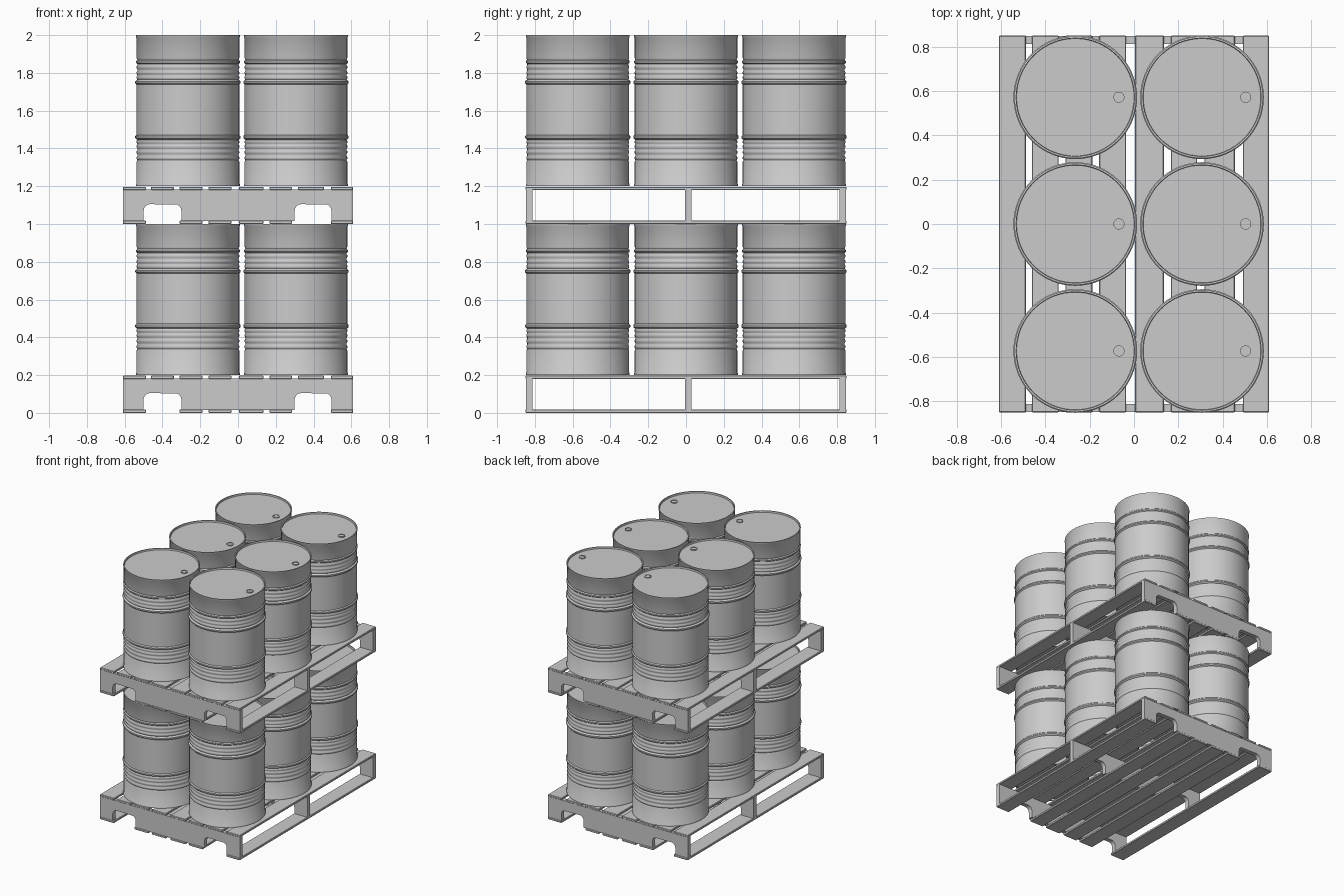
import bpy, bmesh, math
from mathutils import Vector, Matrix

cube = bpy.data.objects.get("Cube")
if cube:
    bpy.data.objects.remove(cube, do_unlink=True)

grey = bpy.data.materials.new("plain_grey")
grey.use_nodes = True
colour = (0.6, 0.6, 0.6, 1)
grey.diffuse_color = colour
grey.node_tree.nodes["Principled BSDF"].inputs["Base Color"].default_value = colour


def finish(name, bm, smooth=False):
    """Turn a bmesh into a named object."""
    bmesh.ops.recalc_face_normals(bm, faces=bm.faces)
    mesh = bpy.data.meshes.new(name)
    bm.to_mesh(mesh)
    bm.free()
    mesh.materials.append(grey)
    return place(name, mesh, (0, 0, 0), smooth)


def place(name, mesh, location, smooth=False):
    ob = bpy.data.objects.new(name, mesh)
    bpy.context.collection.objects.link(ob)
    ob.location = location
    if smooth:
        bpy.ops.object.select_all(action='DESELECT')
        ob.select_set(True)
        bpy.context.view_layer.objects.active = ob
        bpy.ops.object.shade_smooth_by_angle(angle=math.radians(40))
    return ob


def lathe(name, profile, steps=64):
    bm = bmesh.new()
    verts = [bm.verts.new((r, 0, z)) for r, z in profile]
    edges = [bm.edges.new(pair) for pair in zip(verts, verts[1:])]
    bmesh.ops.spin(bm, geom=verts + edges, cent=(0, 0, 0), axis=(0, 0, 1),
                   angle=math.tau, steps=steps, use_duplicate=False)
    bmesh.ops.remove_doubles(bm, verts=bm.verts, dist=0.0001)
    return finish(name, bm, True)


def rib(z, wall, peak, half):
    """Rounded hoop pressed into the drum wall."""
    return [(wall, z - half), (peak, z - half * 0.4),
            (peak, z + half * 0.4), (wall, z + half)]


# Drum profile, from the recessed base up the wall to the recessed lid
WIDE, NECK, RIM = 0.272, 0.268, 0.275
drum_profile = [(0, 0.012), (0.265, 0.012), (0.267, 0), (RIM, 0),
                (RIM, 0.01), (WIDE, 0.014), (WIDE, 0.13)]
for z in (0.15, 0.18, 0.21, 0.235):
    drum_profile += rib(z, NECK, WIDE, 0.011)
drum_profile += rib(0.26, WIDE, 0.279, 0.012)
drum_profile += rib(0.55, WIDE, 0.279, 0.012)
for z in (0.575, 0.60, 0.63):
    drum_profile += rib(z, NECK, WIDE, 0.011)
drum_profile += rib(0.658, NECK, RIM, 0.011)
drum_profile += [(WIDE, 0.68), (WIDE, 0.786), (RIM, 0.79), (RIM, 0.8),
                 (0.267, 0.8), (0.265, 0.788), (0, 0.788)]
drum = lathe("drum", drum_profile)

# Small screw plug on the lid
plug = lathe("drum_plug", [(0, 0.788), (0.025, 0.788), (0.025, 0.795),
                           (0.019, 0.795), (0.019, 0.792), (0, 0.792)], 20)

# Pallet stringer outline with two rounded fork notches
LEFT, RIGHT, BASE, ROOF = -0.61, 0.61, 0.015, 0.182


def notch(x0, x1, top=0.105, radius=0.035):
    pts = [(x0, BASE), (x0, top - radius)]
    for cx, start in ((x0 + radius, math.pi), (x1 - radius, math.pi / 2)):
        for i in range(1, 5):
            a = start - i * math.pi / 8
            pts.append((cx + radius * math.cos(a),
                        top - radius + radius * math.sin(a)))
    return pts + [(x1, BASE)]


outline = ([(LEFT, BASE)] + notch(-0.5, -0.3) + notch(0.3, 0.495)
           + [(RIGHT, BASE), (RIGHT, ROOF), (LEFT, ROOF)])
bm = bmesh.new()
face = bm.faces.new([bm.verts.new((x, -0.0175, z)) for x, z in outline])
extruded = bmesh.ops.extrude_face_region(bm, geom=[face])["geom"]
bmesh.ops.translate(bm, vec=(0, 0.035, 0),
                    verts=[v for v in extruded if isinstance(v, bmesh.types.BMVert)])
stringer = finish("stringer", bm)


def board(name, x0, x1, z0, z1):
    """Long plank with softened edges, running front to back."""
    bm = bmesh.new()
    size = Matrix.Diagonal((x1 - x0, 1.7, z1 - z0, 1))
    move = Matrix.Translation(((x0 + x1) / 2, 0, (z0 + z1) / 2))
    bmesh.ops.create_cube(bm, size=1, matrix=move @ size)
    bmesh.ops.bevel(bm, geom=bm.edges[:], offset=0.003, segments=1, affect='EDGES')
    return finish(name, bm)


spans = [(-0.61, -0.488), (-0.46, -0.34), (-0.31, -0.188), (-0.157, -0.035),
         (0.005, 0.135), (0.167, 0.285), (0.318, 0.455), (0.492, 0.61)]
deck = [board("deck_board", a, b, 0.18, 0.197) for a, b in spans]
# The base has no boards under the fork openings
base = [board("base_board", a, b, 0, 0.018)
        for i, (a, b) in enumerate(spans) if i not in (1, 6)]

# Place the rows of drums and stringers in both tiers
for tier in (0, 1):
    for y in (-0.83, 0.012, 0.83):
        place("stringer", stringer.data, (0, y, tier))
    for y in (-0.573, 0, 0.572):
        for x in (-0.265, 0.307):
            place("drum", drum.data, (x, y, tier + 0.2))
            place("drum_plug", plug.data, (x + 0.197, y, tier + 0.2))
    if tier:
        for ob in deck + base:
            place("upper_" + ob.name.split(".")[0], ob.data, (0, 0, tier))

# Drop the unplaced masters
for ob in (drum, plug, stringer):
    bpy.data.objects.remove(ob, do_unlink=True)
